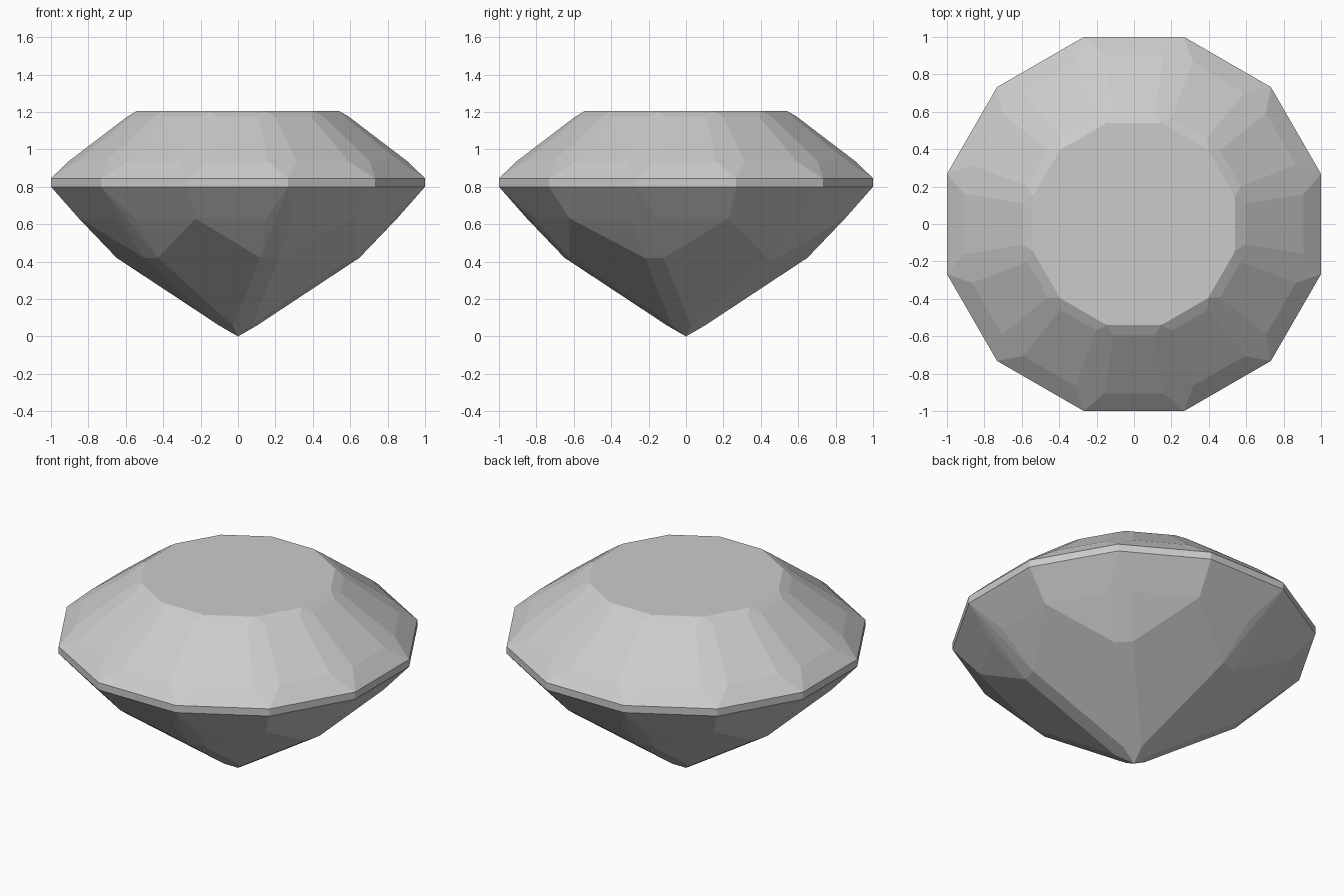
import bpy
import bmesh
from math import cos, sin, pi, radians

cube = bpy.data.objects.get("Cube")
if cube:
    bpy.data.objects.remove(cube, do_unlink=True)

# Single flat colour
grey = bpy.data.materials.new("pale grey stone")
grey.use_nodes = True
colour = (0.6, 0.6, 0.6, 1)
grey.diffuse_color = colour
grey.node_tree.nodes["Principled BSDF"].inputs["Base Color"].default_value = colour

bm = bmesh.new()


def ring(count, radius, z, spread=0.0, start=15):
    """Corners around the axis; a spread splits each one into a pair."""
    for i in range(count):
        for side in ((-1, 1) if spread else (0,)):
            a = radians(start + side * spread) + 2 * pi * i / count
            bm.verts.new((radius * cos(a), radius * sin(a), z))


GIRDLE = 1 / cos(pi / 12)

# Crown: table, star facet corners, upper girdle facet corners
ring(12, 0.56, 1.205)
ring(12, 0.605, 1.173, 4.5)
ring(12, 0.921, 0.935, 5)

# Girdle band
ring(12, GIRDLE, 0.845)
ring(12, GIRDLE, 0.80)

# Pavilion: six broad main facets separated by narrow strips
ring(6, 0.88, 0.63)
ring(6, 0.863, 0.63, 5, start=45)
ring(6, 0.66, 0.42, 4.5, start=45)
ring(6, 0.104, 0.058)

# Culet point
bm.verts.new((0, 0, 0))

# Wrap the corners into flat facets
bmesh.ops.convex_hull(bm, input=bm.verts[:])
bmesh.ops.dissolve_limit(bm, angle_limit=radians(1.5), verts=bm.verts[:], edges=bm.edges[:])
bmesh.ops.recalc_face_normals(bm, faces=bm.faces[:])

mesh = bpy.data.meshes.new("cut_gemstone")
bm.to_mesh(mesh)
bm.free()
mesh.materials.append(grey)
gem = bpy.data.objects.new("cut_gemstone", mesh)
bpy.context.collection.objects.link(gem)
